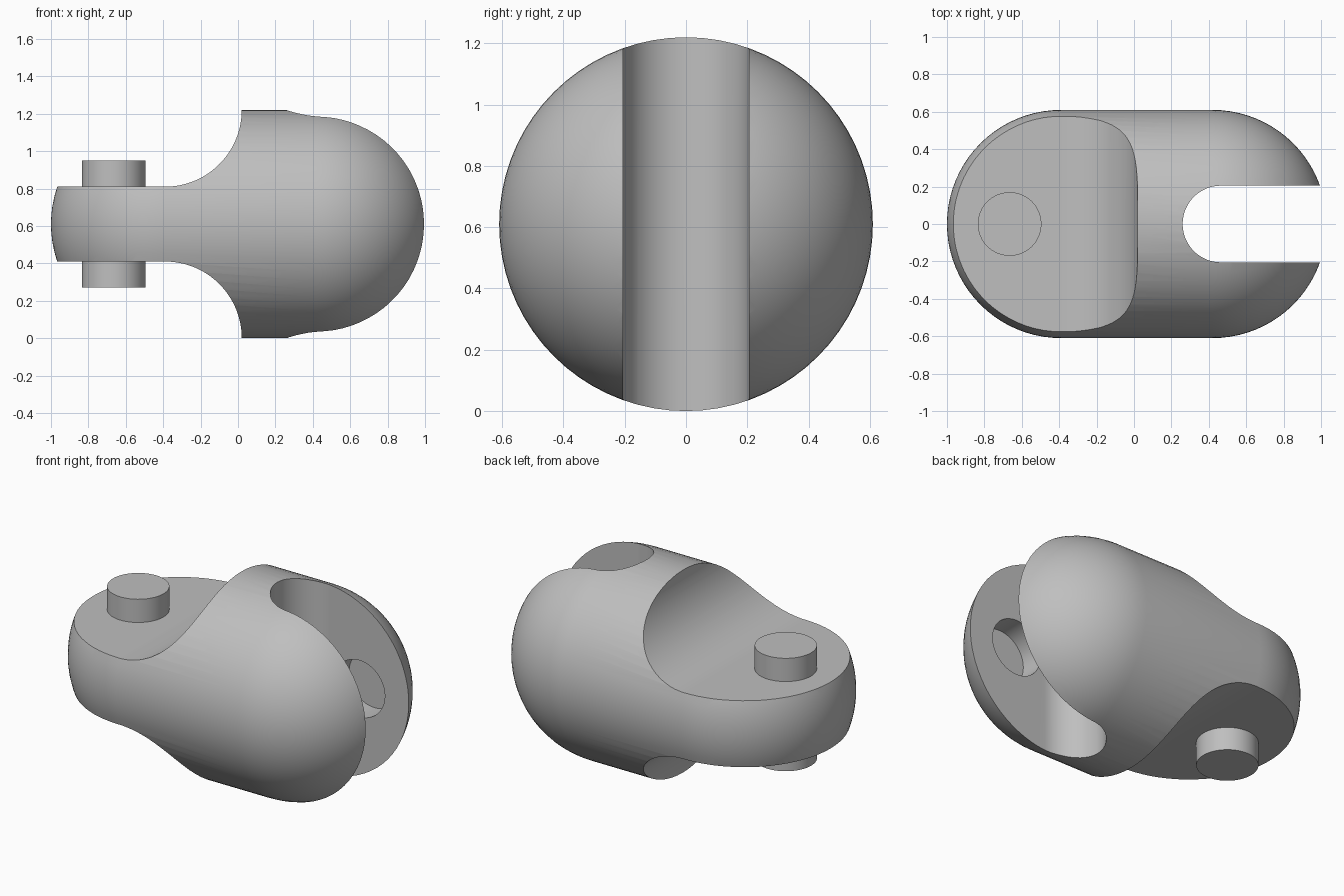
import bpy, bmesh
from math import pi, sin, cos
from mathutils import Matrix, Vector

if "Cube" in bpy.data.objects:
    bpy.data.objects.remove(bpy.data.objects["Cube"])

R = 0.61             # body radius and height of its axis
BACK, FRONT = -0.39, 0.42   # centres of the two rounded ends
HALF_BAR = 0.2       # half thickness of the tongue
SLOT = 0.205         # half width of the fork slot
PIN_X, PIN_R = 0.665, 0.17

grey = bpy.data.materials.new("plain grey")
grey.use_nodes = True
grey.diffuse_color = (0.52, 0.52, 0.52, 1)
grey.node_tree.nodes["Principled BSDF"].inputs["Base Color"].default_value = (0.52, 0.52, 0.52, 1)


def finish(name, bm):
    bmesh.ops.remove_doubles(bm, verts=bm.verts, dist=1e-5)
    bmesh.ops.recalc_face_normals(bm, faces=bm.faces)
    mesh = bpy.data.meshes.new(name)
    bm.to_mesh(mesh)
    bm.free()
    mesh.materials.append(grey)
    obj = bpy.data.objects.new(name, mesh)
    bpy.context.collection.objects.link(obj)
    return obj


def arc(cx, cy, r, start, end, steps):
    angles = [start + (end - start) * i / steps for i in range(steps + 1)]
    return [(cx + r * cos(a), cy + r * sin(a)) for a in angles]


def prism(name, points, offset):
    """Extrude a closed outline along offset."""
    bm = bmesh.new()
    face = bm.faces.new([bm.verts.new(p) for p in points])
    new = bmesh.ops.extrude_face_region(bm, geom=[face])["geom"]
    bmesh.ops.translate(bm, vec=offset, verts=[g for g in new if isinstance(g, bmesh.types.BMVert)])
    if not face.is_valid or len(bm.faces) == len(points) + 1:
        bm.faces.new([v for v in bm.verts][:len(points)])
    return finish(name, bm)


def cylinder(name, centre, depth, turn=0):
    bm = bmesh.new()
    bmesh.ops.create_cone(bm, cap_ends=True, segments=64, radius1=PIN_R, radius2=PIN_R, depth=depth,
                          matrix=Matrix.Translation(centre) @ Matrix.Rotation(turn, 4, "X"))
    return finish(name, bm)


def smooth(obj):
    bpy.ops.object.select_all(action="DESELECT")
    obj.select_set(True)
    bpy.context.view_layer.objects.active = obj
    bpy.ops.object.shade_smooth_by_angle(angle=pi / 7)


# Capsule body: half outline turned about the long axis
outline = arc(BACK, 0, R, pi, pi / 2, 20) + arc(FRONT, 0, R, pi / 2, 0, 20)
bm = bmesh.new()
verts = [bm.verts.new((x, 0, max(z, 0))) for x, z in outline]
edges = [bm.edges.new(pair) for pair in zip(verts, verts[1:])]
bmesh.ops.spin(bm, geom=verts + edges, cent=(0, 0, 0), axis=(1, 0, 0), angle=2 * pi, steps=72)
bmesh.ops.translate(bm, vec=(0, 0, R), verts=bm.verts)
body = finish("coupling_body", bm)

# Cutters above and below the tongue, curving up into the body
scoop = [(-1.3, HALF_BAR)] + arc(BACK, R, R - HALF_BAR, -pi / 2, 0, 32)
scoop += [(BACK + R - HALF_BAR, 1), (-1.3, 1)]
cutters = [prism("scoop_cutter", [(x, -1, R + side * z) for x, z in scoop], Vector((0, 2, 0)))
           for side in (1, -1)]

# Round-ended slot of the fork
slot = [(1.3, SLOT)] + arc(0.465, 0, SLOT, pi / 2, 3 * pi / 2, 32) + [(1.3, -SLOT)]
cutters.append(prism("slot_cutter", [(x, y, -0.5) for x, y in slot], Vector((0, 0, 2.3))))

# Blind pin sockets on both inner walls of the fork
cutters.append(cylinder("socket_cutter", (PIN_X, 0, R), 0.70, pi / 2))

bpy.context.view_layer.objects.active = body
for cutter in cutters:
    cutter.hide_render = True
    mod = body.modifiers.new(cutter.name, "BOOLEAN")
    mod.operation, mod.solver, mod.object = "DIFFERENCE", "EXACT", cutter
    bpy.ops.object.modifier_apply(modifier=mod.name)
for cutter in cutters:
    bpy.data.objects.remove(cutter)
smooth(body)

# Pin stubs on both faces of the tongue
for name, side in (("top_pin", 1), ("bottom_pin", -1)):
    smooth(cylinder(name, (-PIN_X, 0, R + side * 0.265), 0.15))
